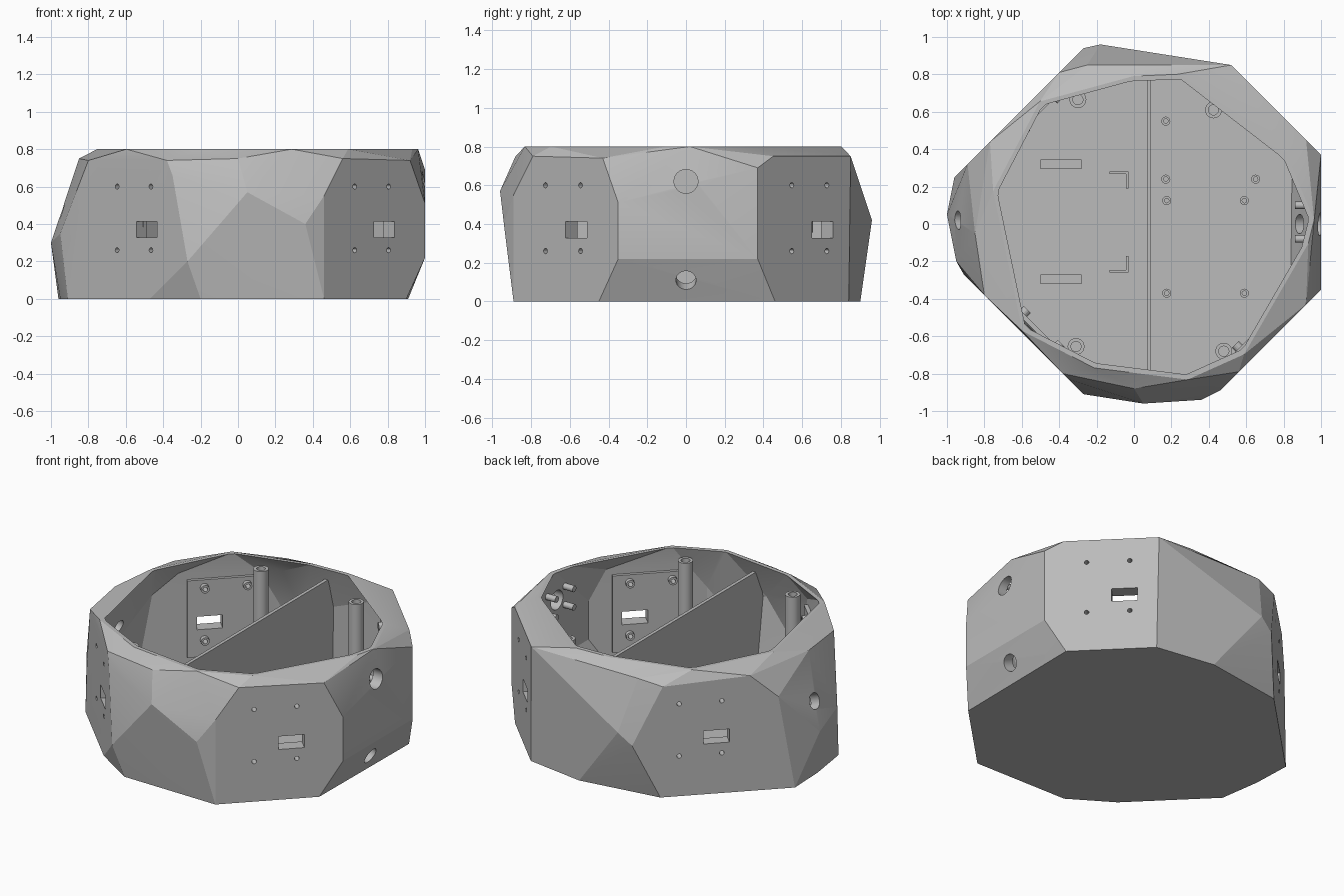
import bpy, bmesh, math
from mathutils import Matrix, Vector

cube = bpy.data.objects.get("Cube")
if cube:
    bpy.data.objects.remove(cube)

grey = bpy.data.materials.new("plain_grey")
grey.use_nodes = True
grey.diffuse_color = (0.5, 0.5, 0.5, 1)
grey.node_tree.nodes["Principled BSDF"].inputs["Base Color"].default_value = (0.5, 0.5, 0.5, 1)


def finish(name, bm):
    bmesh.ops.recalc_face_normals(bm, faces=bm.faces)
    mesh = bpy.data.meshes.new(name)
    bm.to_mesh(mesh)
    bm.free()
    mesh.materials.append(grey)
    obj = bpy.data.objects.new(name, mesh)
    bpy.context.scene.collection.objects.link(obj)
    return obj


def hull(name, points):
    bm = bmesh.new()
    for p in points:
        bm.verts.new(p)
    out = bmesh.ops.convex_hull(bm, input=bm.verts)
    loose = [v for v in bm.verts if not v.link_faces]
    bmesh.ops.delete(bm, geom=loose, context="VERTS")
    bmesh.ops.dissolve_limit(bm, angle_limit=math.radians(1), verts=bm.verts, edges=bm.edges)
    return finish(name, bm)


def box(name, centre, size, turn=0.0):
    bm = bmesh.new()
    place = Matrix.Translation(centre) @ Matrix.Rotation(turn, 4, "Z") @ Matrix.Diagonal((*size, 1))
    bmesh.ops.create_cube(bm, size=1, matrix=place)
    return finish(name, bm)


def rod(name, centre, axis, r_low, length, r_high=None, sides=24):
    bm = bmesh.new()
    spin = Vector(axis).to_track_quat("Z", "Y").to_matrix().to_4x4()
    bmesh.ops.create_cone(bm, cap_ends=True, segments=sides, radius1=r_low,
                          radius2=r_low if r_high is None else r_high,
                          depth=length, matrix=Matrix.Translation(centre) @ spin)
    return finish(name, bm)


def boolean(target, cutters, operation="DIFFERENCE"):
    for cutter in cutters:
        mod = target.modifiers.new("cut", "BOOLEAN")
        mod.operation, mod.object, mod.solver = operation, cutter, "EXACT"
    graph = bpy.context.evaluated_depsgraph_get()
    mesh = bpy.data.meshes.new_from_object(target.evaluated_get(graph))
    target.modifiers.clear()
    target.data = mesh


def smooth(obj, degrees):
    bpy.ops.object.select_all(action="DESELECT")
    obj.select_set(True)
    bpy.context.view_layer.objects.active = obj
    bpy.ops.object.shade_smooth_by_angle(angle=math.radians(degrees))


# Faceted shell: four upright diagonal panels joined by irregular slopes
shell = [
    (.46, -.89, 0), (.9, -.45, 0), (1, -.35, .22), (1, -.35, .51), (.92, -.43, .74),
    (.56, -.79, .75), (.46, -.89, .55),
    (.91, .46, 0), (1, .37, .22), (1, .37, .69), (.92, .45, .75), (.52, .85, .75), (.53, .84, 0),
    (-.91, -.27, 0), (-.47, -.71, 0), (-.27, -.91, .2), (-.35, -.83, .66), (-.38, -.8, .74),
    (-.8, -.38, .74), (-.88, -.3, .3),
    (-.96, .25, 0), (-.39, .82, 0), (-.27, .94, .35), (-.4, .81, .72), (-.77, .44, .75),
    (-.89, .32, .6),
    (.14, .9, 0), (-.18, .96, .42), (-.25, .85, .75), (-.2, -.88, 0), (.05, -.96, .57),
    (.36, -.94, .4), (0, -.88, .75), (-1, .05, .3), (-.95, -.2, .35), (-.95, 0, 0), (-.85, -.05, .75),
]
mouth = [(.93, .02), (.8, .33), (.23, .77), (0, .76), (-.48, .63), (-.72, .17),
         (-.57, -.55), (-.2, -.74), (.28, -.8), (.57, -.67), (.9, -.1)]


def rim(grow, z):
    return [(.1 + (x - .1) * grow, y * grow, z) for x, y in mouth]


def shrink(k):
    return [(x * k, y * k, .05 + z * .86) for x, y, z in shell]


body = hull("outer_shell", shell + rim(1.04, .8))
cavity = hull("cavity_cutter", shrink(.93) + rim(1, .81))
keeper = hull("divider_trimmer", shrink(.95) + rim(1.01, .81))
helpers = [cavity, keeper]
boolean(body, [cavity])

# Panel slots, screw holes and the inner mounting plates
cuts = []
for sx, sy, reach, hx, hy in [(1, -1, 1.35, .715, -.635), (1, 1, 1.37, .733, .637),
                              (-1, -1, 1.18, -.556, -.624), (-1, 1, 1.21, -.56, .65)]:
    normal = Vector((sx, sy, 0)).normalized()
    along = Vector((-normal.y, normal.x, 0))
    turn = math.atan2(sy, sx)
    middle = Vector((hx, hy, 0))
    group = [box("slot_cutter", middle + along * .096 + Vector((0, 0, .37)), (.4, .155, .085), turn)]
    for side in (-1, 1):
        for z in (.26, .6):
            spot = middle + along * side * .128 + Vector((0, 0, z))
            group.append(rod("screw_cutter", spot, normal, .014, .4, sides=12))
            boss = rod("screw_boss", spot - normal * (reach * .0495 + .035), normal, .026, .03, sides=16)
            boolean(boss, group[-1:])
    plate = box("inner_plate", middle - normal * (reach * .0495 + .008) + Vector((0, 0, .4)),
                (.025, .46, .5), turn)
    boolean(plate, group)
    cuts += group

# Round ports on the two sides
cuts.append(rod("port_cutter", (.95, 0, .62), (1, 0, 0), .062, .25))
cuts.append(rod("port_cutter", (.93, 0, .12), (.9, 0, -.4), .052, .3))
cuts.append(rod("port_cutter", (-.94, .02, .47), (-.9, 0, .35), .05, .3))
boolean(body, cuts)
smooth(body, 16)
helpers += cuts

# Pins beside the upper port
for y in (-.08, .1):
    for z in (.56, .68):
        smooth(rod("port_pin", (.91, y, z), (1, 0, 0), .02, .1, sides=16), 40)

# Cross wall dividing the inside
divider = box("divider_wall", (.08, 0, .38), (.022, 2, .68))
boolean(divider, [keeper], "INTERSECT")

# Lid posts with pointed lower ends and bored tops
for x, y in [(-.3, .665), (.425, .61), (.48, -.68), (-.31, -.655)]:
    post = rod("lid_post", (x, y, .55), (0, 0, 1), .045, .38)
    bore = rod("post_bore", (x, y, .7), (0, 0, 1), .027, .2)
    boolean(post, [bore])
    smooth(post, 40)
    helpers.append(bore)
    smooth(rod("post_tip", (x, y, .31), (0, 0, 1), 0, .1, .045), 40)

# Floor standoffs
for x, y in [(.17, .55), (.17, .24), (.175, .125), (.59, .125), (.65, .24), (.175, -.37), (.59, -.37)]:
    standoff = rod("standoff", (x, y, .07), (0, 0, 1), .024, .06, sides=16)
    bore = rod("standoff_bore", (x, y, .09), (0, 0, 1), .012, .06, sides=12)
    boolean(standoff, [bore])
    smooth(standoff, 40)
    helpers.append(bore)

# Floor bars and corner brackets
for side, y in ((1, .32), (-1, -.295)):
    box("floor_bar", (-.39, y, .06), (.22, .05, .04))
    corner = .28 if side > 0 else -.26
    box("bracket_arm", (-.08, corner - side * .007, .08), (.1, .014, .08))
    box("bracket_leg", (-.037, corner - side * .045, .08), (.014, .09, .08))

for helper in helpers:
    bpy.data.objects.remove(helper)
